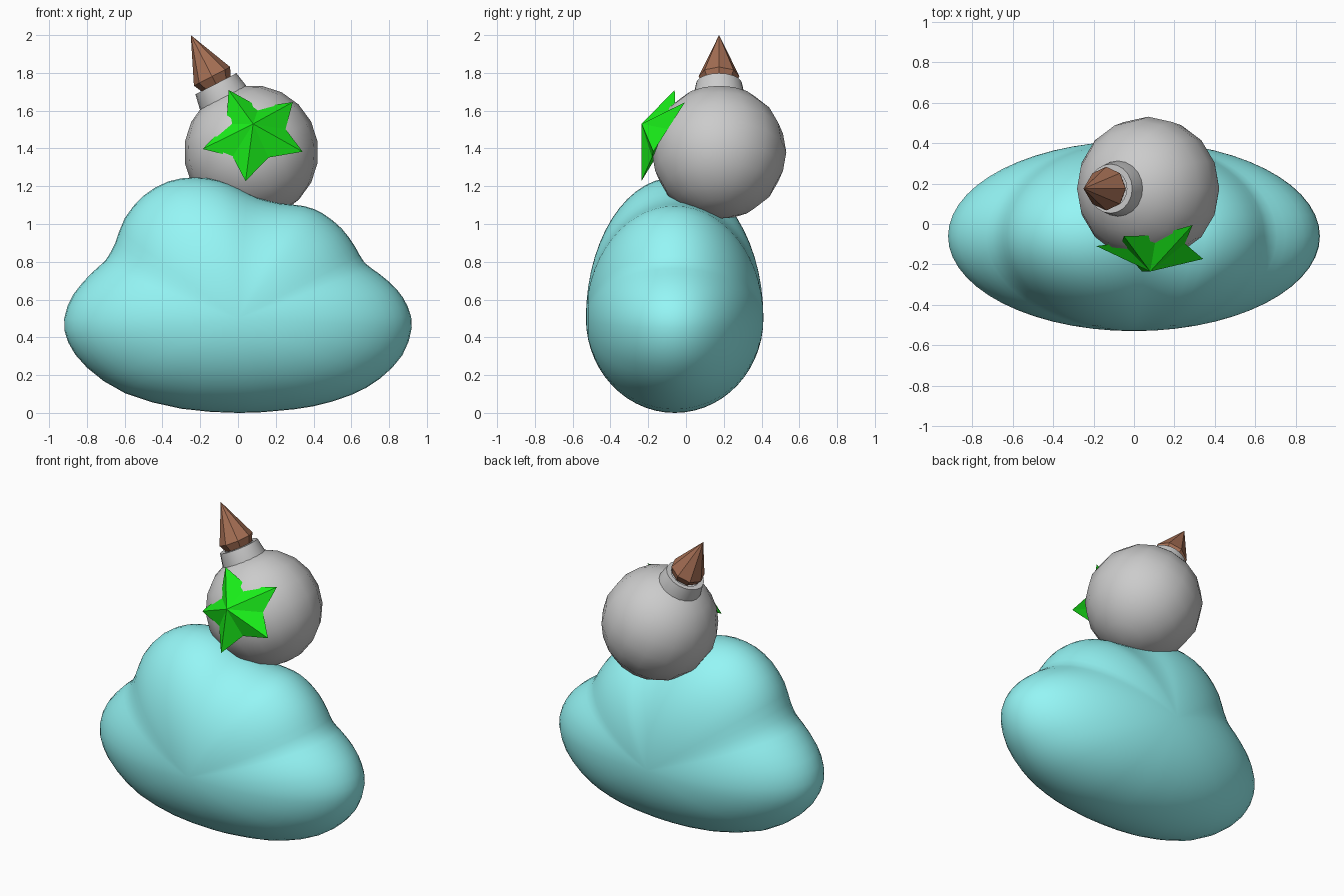
import bpy, bmesh, math
from mathutils import Vector, Matrix

if "Cube" in bpy.data.objects:
    bpy.data.objects.remove(bpy.data.objects["Cube"])


def finish(name, bm, color=None, smooth=None):
    bmesh.ops.recalc_face_normals(bm, faces=bm.faces)
    me = bpy.data.meshes.new(name)
    bm.to_mesh(me)
    bm.free()
    ob = bpy.data.objects.new(name, me)
    bpy.context.collection.objects.link(ob)
    if color:
        mat = bpy.data.materials.new(name + "_color")
        mat.diffuse_color = (*color, 1)
        mat.use_nodes = True
        mat.node_tree.nodes["Principled BSDF"].inputs["Base Color"].default_value = mat.diffuse_color
        me.materials.append(mat)
    if smooth:
        bpy.ops.object.select_all(action='DESELECT')
        ob.select_set(True)
        bpy.context.view_layer.objects.active = ob
        bpy.ops.object.shade_smooth_by_angle(angle=math.radians(smooth))
    return ob


def lathe(bm, profile, n, matrix):
    """Closed solid of revolution; a radius of 0 makes a pole."""
    rings = []
    for r, z in profile:
        count = n if r > 0 else 1
        rings.append([bm.verts.new(matrix @ Vector((r * math.cos(math.tau * i / n),
                                                    r * math.sin(math.tau * i / n), z)))
                      for i in range(count)])
    bridge(bm, rings, n)


def bridge(bm, rings, n):
    for a, b in zip(rings, rings[1:]):
        for i in range(n):
            j = (i + 1) % n
            vs = [a[i % len(a)], a[j % len(a)], b[j % len(b)], b[i % len(b)]]
            bm.faces.new(list(dict.fromkeys(vs)))


# Cloud body: lumpy front outline, rounded off towards front and back
outline = [(0, 0), (.2, .01), (.4, .035), (.6, .095), (.75, .18), (.87, .305), (.92, .45),
           (.9, .56), (.84, .655), (.75, .735), (.67, .795), (.62, .88), (.55, .975),
           (.45, 1.055), (.35, 1.095), (.22, 1.11), (.1, 1.14), (0, 1.19), (-.1, 1.23),
           (-.23, 1.247), (-.37, 1.225), (-.5, 1.15), (-.6, 1.03), (-.65, .9), (-.7, .81),
           (-.77, .745), (-.87, .63), (-.92, .5), (-.9, .375), (-.8, .24), (-.6, .105),
           (-.3, .022)]
pts = [Vector(p) for p in outline]
loop = []
for i in range(len(pts)):
    a, b, c, d = (pts[(i + k) % len(pts)] for k in (-1, 0, 1, 2))
    for t in (0, .5):
        loop.append(.5 * (2 * b + (c - a) * t + (2 * a - 5 * b + 4 * c - d) * t * t
                          + (3 * b - a - 3 * c + d) * t ** 3))
core, steps = Vector((0, .5)), 28
bm = bmesh.new()
rings = []
for k in range(steps + 1):
    phi = math.pi * (k / steps - .5)
    y = -.06 + .47 * math.sin(phi)
    ring = [core] if k in (0, steps) else [core + (p - core) * math.cos(phi) for p in loop]
    rings.append([bm.verts.new((p.x, y, p.y)) for p in ring])
bridge(bm, rings, len(loop))
finish("cloud_body", bm, (.3, .92, .92), 80)

# Head, collar and cone share one tilted axis
axis = Matrix.Translation((.07, .175, 1.38)) @ Matrix.Rotation(math.radians(-27.3), 4, 'Y')

bm = bmesh.new()
bmesh.ops.create_uvsphere(bm, u_segments=16, v_segments=10, radius=.356, matrix=axis)
finish("head", bm, smooth=60)

bm = bmesh.new()
lathe(bm, [(0, .30), (.137, .30), (.137, .33), (.122, .408), (.092, .408), (.085, .385),
           (0, .385)], 20, axis)
finish("collar", bm, smooth=30)

bm = bmesh.new()
lathe(bm, [(0, .39), (.085, .405), (.108, .452), (0, .698)], 8, axis)
finish("cone_tip", bm, (.38, .16, .09))

# Faceted star on the face
tips = [Vector(p) for p in ((-.05, -.06, 1.71), (.29, -.005, 1.645), (.342, -.173, 1.383),
                            (.04, -.236, 1.227), (-.187, -.109, 1.397))]
centre = sum(tips, Vector()) / 5
bm = bmesh.new()
rim = []
for i, tip in enumerate(tips):
    notch = centre + ((tip + tips[(i + 1) % 5]) / 2 - centre) * .72
    rim += [bm.verts.new(tip), bm.verts.new(notch)]
for hub in ((.08, -.235, 1.53), centre):
    v = bm.verts.new(hub)
    for i in range(10):
        bm.faces.new((v, rim[i], rim[(i + 1) % 10]))
finish("star", bm, (.01, .87, .01))
